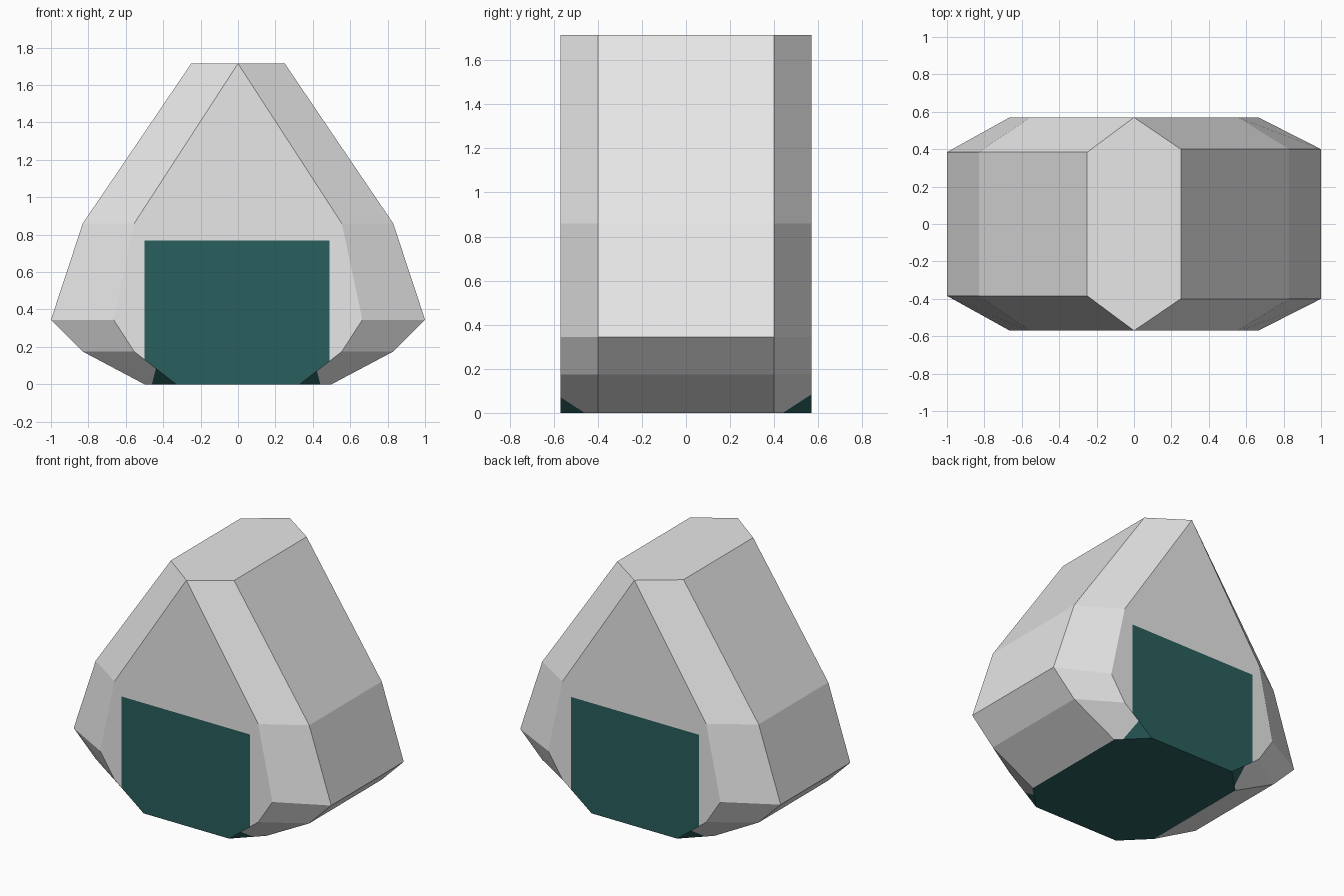
import bpy, bmesh
from mathutils import Vector

if "Cube" in bpy.data.objects:
    bpy.data.objects.remove(bpy.data.objects["Cube"])


def material(name, rgb):
    m = bpy.data.materials.new(name)
    m.diffuse_color = (*rgb, 1)
    m.use_nodes = True
    m.node_tree.nodes["Principled BSDF"].inputs["Base Color"].default_value = m.diffuse_color
    return m


# Half profiles (x, z), top to bottom: full-width middle and narrower flat faces
OUTER = [(0.25, 1.715), (0.83, 0.86), (1.0, 0.345), (0.83, 0.175), (0.5, 0)]
INNER = [(0.0, 1.715), (0.555, 0.86), (0.665, 0.345), (0.555, 0.175), (0.33, 0)]
Y_IN, Y_OUT = 0.57, 0.4

bm = bmesh.new()


def section(half, y):
    loop = half + [(-x, z) for x, z in reversed(half)]
    return [bm.verts.new((x, y, z)) for x, z in loop]


# Rice body: four sections joined with quads, closed front and back
rings = [section(INNER, -Y_IN), section(OUTER, -Y_OUT),
         section(OUTER, Y_OUT), section(INNER, Y_IN)]
bm.faces.new(rings[0])
bm.faces.new(rings[-1])
for a, b in zip(rings, rings[1:]):
    for i in range(len(a)):
        j = (i + 1) % len(a)
        bm.faces.new((a[i], a[j], b[j], b[i]))
bmesh.ops.remove_doubles(bm, verts=bm.verts, dist=0.001)
bmesh.ops.recalc_face_normals(bm, faces=bm.faces)
# slightly narrower left side
for v in bm.verts:
    if v.co.x < -0.2 and abs(v.co.y) < 0.5 and v.co.z > 0.01:
        v.co.y *= 0.96


def cut(test, co, no):
    faces = [f for f in bm.faces if test(f)]
    geom = set(faces)
    for f in faces:
        geom.update(f.edges)
        geom.update(f.verts)
    bmesh.ops.bisect_plane(bm, geom=list(geom), dist=1e-5,
                           plane_co=co, plane_no=no)


def is_flat(f):
    return abs(f.normal.y) > 0.99


def is_low_corner(f):
    c = f.calc_center_median()
    return c.z < 0.17 and 0.2 < abs(f.normal.y) < 0.99


# Seaweed outline: cut the flat faces, then the low bevelled corners
cut(is_flat, (0, 0, 0.77), (0, 0, 1))
for x in (-0.5, 0.49):
    cut(lambda f: is_flat(f) and f.calc_center_median().z < 0.77, (x, 0, 0), (1, 0, 0))
for sx in (-1, 1):
    for sy in (-1, 1):
        x = 0.44 if (sx, sy) == (1, -1) else 0.46
        cut(lambda f: is_low_corner(f) and f.calc_center_median().x * sx > 0
            and f.calc_center_median().y * sy > 0,
            (sx * x, 0, 0), (sx, 0, 0.25))

# Colour by position: front and back patch, whole underside, corner tips
bm.normal_update()
for f in bm.faces:
    c = f.calc_center_bounds()
    patch = is_flat(f) and c.z < 0.77 and abs(c.x) < 0.3
    tip = is_low_corner(f) and max(abs(v.co.x) for v in f.verts) < 0.5 \
        and max(v.co.z for v in f.verts) < 0.15
    f.material_index = int(patch or tip or f.normal.z < -0.99)

mesh = bpy.data.meshes.new("rice_ball")
bm.to_mesh(mesh)
bm.free()
mesh.materials.append(material("rice white", (0.8, 0.8, 0.8)))
mesh.materials.append(material("seaweed green", (0.022, 0.115, 0.11)))
bpy.context.collection.objects.link(bpy.data.objects.new("rice_ball", mesh))
